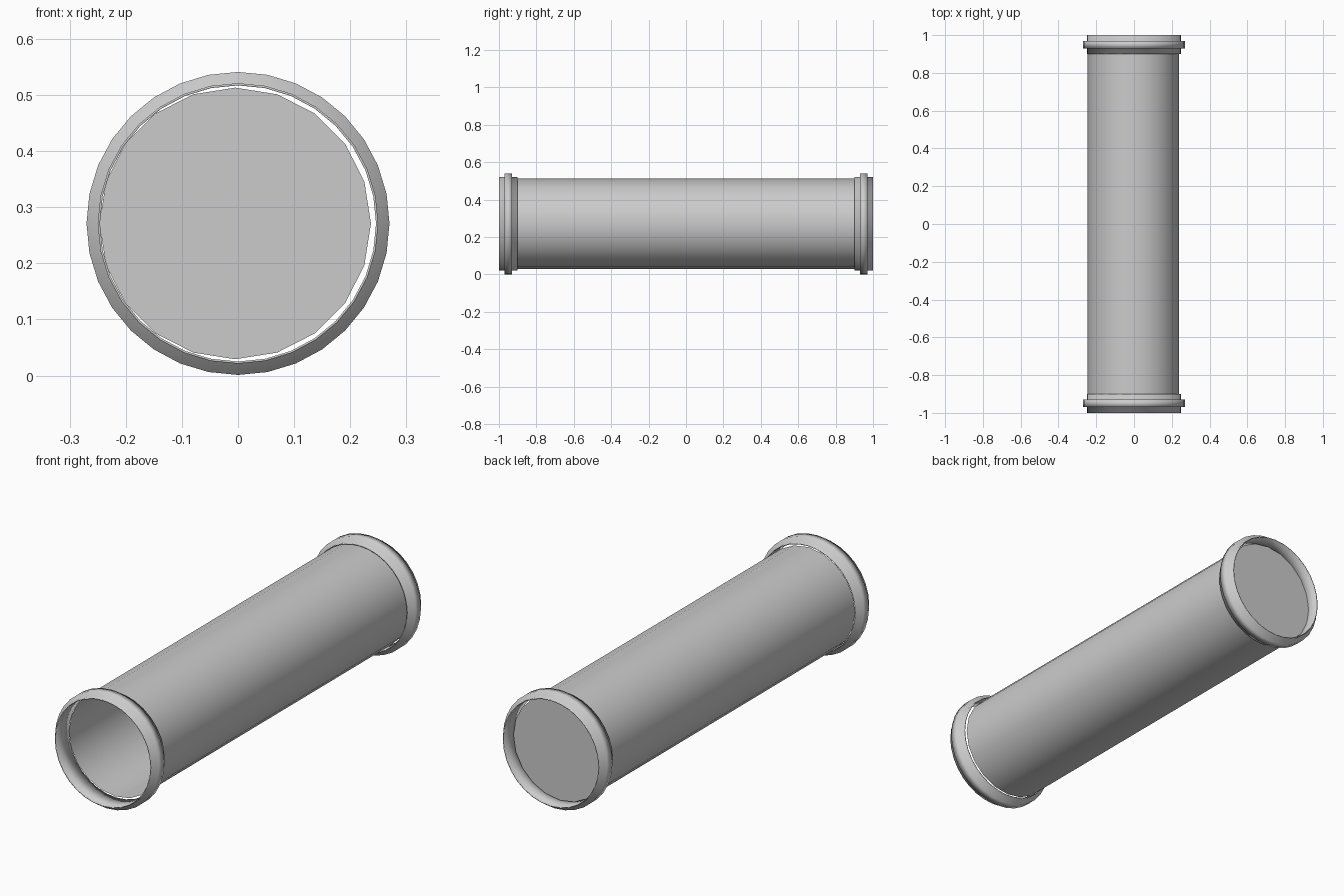
import bpy
import bmesh
from math import sin, cos, tau

cube = bpy.data.objects.get("Cube")
if cube:
    bpy.data.objects.remove(cube, do_unlink=True)

AXIS_Z = 0.271
GREY = (0.6, 0.6, 0.6, 1)
grey = bpy.data.materials.new("light grey")
grey.use_nodes = True
grey.diffuse_color = GREY
grey.node_tree.nodes["Principled BSDF"].inputs["Base Color"].default_value = GREY


def lathe(name, profile, sides, x=0.0, closed=False, cap_last=False):
    """Spin (radius, y) points round the lengthwise axis."""
    bm = bmesh.new()
    rings = [[bm.verts.new((x + r * cos(tau * i / sides), y, AXIS_Z + r * sin(tau * i / sides)))
              for i in range(sides)] for r, y in profile]
    pairs = list(zip(rings, rings[1:]))
    if closed:
        pairs.append((rings[-1], rings[0]))
    for a, b in pairs:
        for i in range(sides):
            j = (i + 1) % sides
            bm.faces.new((a[i], a[j], b[j], b[i])).smooth = True
    if cap_last:
        # separate rim keeps the cap flat and its edge crisp
        bm.faces.new([bm.verts.new(v.co) for v in rings[-1]])
    bmesh.ops.recalc_face_normals(bm, faces=bm.faces)
    mesh = bpy.data.meshes.new(name)
    bm.to_mesh(mesh)
    bm.free()
    mesh.materials.append(grey)
    obj = bpy.data.objects.new(name, mesh)
    bpy.context.collection.objects.link(obj)
    return obj


# Thin tube, open at the front and closed by a recessed cap at the back
lathe("tube", [(0.242, -0.9), (0.242, 0.94)], 20, x=-0.005, cap_last=True)

# Collar with a raised flange at each end
collar = [(0.246, 1.0), (0.25, 1.0), (0.25, 0.97), (0.27, 0.97),
          (0.27, 0.93), (0.25, 0.93), (0.25, 0.9), (0.246, 0.9)]
for name, side in (("front_collar", -1), ("back_collar", 1)):
    lathe(name, [(r, side * y) for r, y in collar], 32, closed=True)
